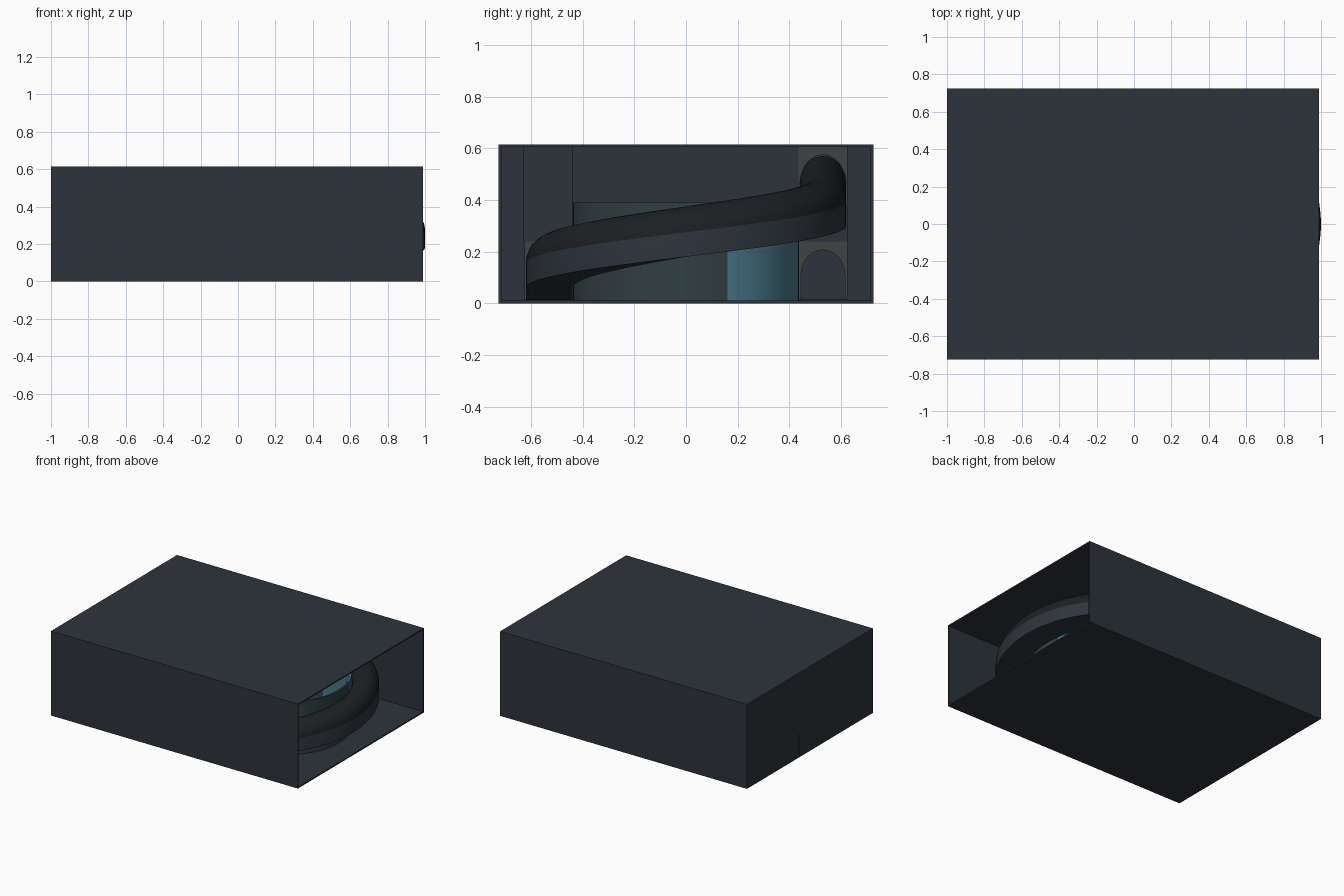
import bpy, bmesh, math

if "Cube" in bpy.data.objects:
    bpy.data.objects.remove(bpy.data.objects["Cube"])

def material(name, rgb):
    m = bpy.data.materials.new(name)
    m.diffuse_color = (*rgb, 1)
    m.use_nodes = True
    m.node_tree.nodes["Principled BSDF"].inputs["Base Color"].default_value = m.diffuse_color
    return m

SHELL = material("dark_slate", (0.026, 0.034, 0.043))
ROOF = material("near_black", (0.012, 0.014, 0.017))
STONE = material("portal_grey", (0.05, 0.055, 0.06))
CORE = material("dark_teal", (0.032, 0.05, 0.056))
TEAL = material("teal", (0.07, 0.2, 0.27))

def finish(name, bm, mats):
    bmesh.ops.recalc_face_normals(bm, faces=bm.faces)
    me = bpy.data.meshes.new(name)
    bm.to_mesh(me)
    bm.free()
    for m in mats:
        me.materials.append(m)
    ob = bpy.data.objects.new(name, me)
    bpy.context.collection.objects.link(ob)
    return ob

def box(name, lo, hi, mat):
    bm = bmesh.new()
    bmesh.ops.create_cube(bm, size=1)
    for v in bm.verts:
        v.co = [(a + b) / 2 + c * (b - a) for a, b, c in zip(lo, hi, v.co)]
    return finish(name, bm, [mat])

# outer case, open at the right end
W, H, T = 0.725, 0.615, 0.01
box("case_floor", (-0.999, -W, 0), (0.99, W, T), SHELL)
box("case_top", (-0.999, -W, H - T), (0.99, W, H), SHELL)
for s, n in ((-1, "front"), (1, "back")):
    y0, y1 = sorted((s * W, s * (W - T)))
    box("case_" + n, (-0.999, y0, T), (0.99, y1, H - T), SHELL)
box("case_left", (-0.999, -W + T, T), (-0.989, W - T, H - T), SHELL)
box("left_panel", (-1.0, -0.13, 0.03), (-0.989, 0.13, 0.165), SHELL)

# arch cross-section: straight sides and a rounded crown
HALF = 0.085
def arch(n=12):
    pts = [(HALF, 0)]
    for i in range(n + 1):
        a = math.pi * i / n
        pts.append((HALF * math.cos(a), 0.095 + 0.1 * math.sin(a)))
    return pts + [(-HALF, 0)]

# climbing gallery path: centre point and outward direction
R, CX = 0.53, 0.38
path = [((-0.1, R, 0.012), (0, 1))]
for i in range(25):
    a = math.pi / 2 + math.pi * i / 24
    path.append(((-CX + R * math.cos(a), R * math.sin(a), 0.012), (math.cos(a), math.sin(a))))
path.append(((-0.05, -R, 0.012), (0, -1)))
for i in range(37):
    a = -math.pi / 2 + math.pi * i / 36
    path.append(((CX + R * math.cos(a), R * math.sin(a), 0.06 + 0.24 * i / 36), (math.cos(a), math.sin(a))))
path.append(((-0.1, R, 0.375), (0, 1)))

def sweep(name):
    bm = bmesh.new()
    prof = arch()
    rings = []
    for (x, y, z), (dx, dy) in path:
        k = 0.09 / HALF
        rings.append([bm.verts.new((x + dx * u * k, y + dy * u * k, z + h)) for u, h in prof])
    n = len(prof)
    for a, b in zip(rings, rings[1:]):
        for j in range(n):
            f = bm.faces.new((a[j], a[(j + 1) % n], b[(j + 1) % n], b[j]))
            f.material_index = 1 if 1 <= j < n - 2 else 0
            f.smooth = True
    for r in (rings[0], rings[-1]):
        bm.faces.new(r)
    ob = finish(name, bm, [SHELL, ROOF])
    bpy.context.view_layer.objects.active = ob
    ob.select_set(True)
    bpy.ops.object.shade_smooth_by_angle(angle=math.radians(35))
    ob.select_set(False)
sweep("spiral_gallery")

# portal plates with an arched opening
def portal(name, y, z, top):
    bm = bmesh.new()
    pts = arch()
    n = len(pts)
    rows = []
    for u, h in pts:
        inner = (y + u, z + h)
        if h == 0:
            outer = (y + math.copysign(0.095, u), z)
        elif abs(u) > 0.07:
            outer = (y + math.copysign(0.095, u), top if h > 0.12 else z + h)
        else:
            outer = (y + u, top)
        rows.append([bm.verts.new((x, *p)) for x in (-0.1, -0.075) for p in (inner, outer)])
    for a, b in zip(rows, rows[1:]):
        for i, j in ((0, 1), (1, 3), (3, 2), (2, 0)):
            bm.faces.new((a[i], a[j], b[j], b[i]))
    finish(name, bm, [STONE])

portal("lower_back_portal", R, 0.012, 0.24)
portal("upper_back_portal", R, 0.38, 0.605)
portal("lower_front_portal", -R, 0.012, 0.24)
box("upper_floor_slab", (-0.99, 0.435, 0.24), (-0.07, 0.625, 0.375), SHELL)
box("front_upper_block", (-0.99, -0.63, 0.24), (-0.07, -0.44, 0.605), SHELL)
box("middle_wall", (-0.1, -0.44, 0.39), (-0.08, 0.44, 0.605), SHELL)

# curved core inside the gallery
def core(name, a0, a1, z1, mat, r=0.437, n=24):
    bm = bmesh.new()
    rows = []
    for i in range(n + 1):
        a = a0 + (a1 - a0) * i / n
        rows.append([bm.verts.new((CX + q * math.cos(a), q * math.sin(a), z))
                     for q, z in ((r, T), (r, z1), (r - 0.015, z1), (r - 0.015, T))])
    for a, b in zip(rows, rows[1:]):
        for j in range(4):
            k = (j + 1) % 4
            f = bm.faces.new((a[j], a[k], b[k], b[j]))
            f.smooth = j in (0, 2)
    for r4 in (rows[0], rows[-1]):
        bm.faces.new(r4)
    ob = finish(name, bm, [mat])
    bpy.context.view_layer.objects.active = ob
    ob.select_set(True)
    bpy.ops.object.shade_smooth_by_angle(angle=math.radians(35))
    ob.select_set(False)

split = math.asin(0.16 / 0.437)
core("core_wall", -math.pi / 2, split, 0.39, CORE)
core("core_teal_panel", split, math.pi / 2, 0.39, TEAL)
